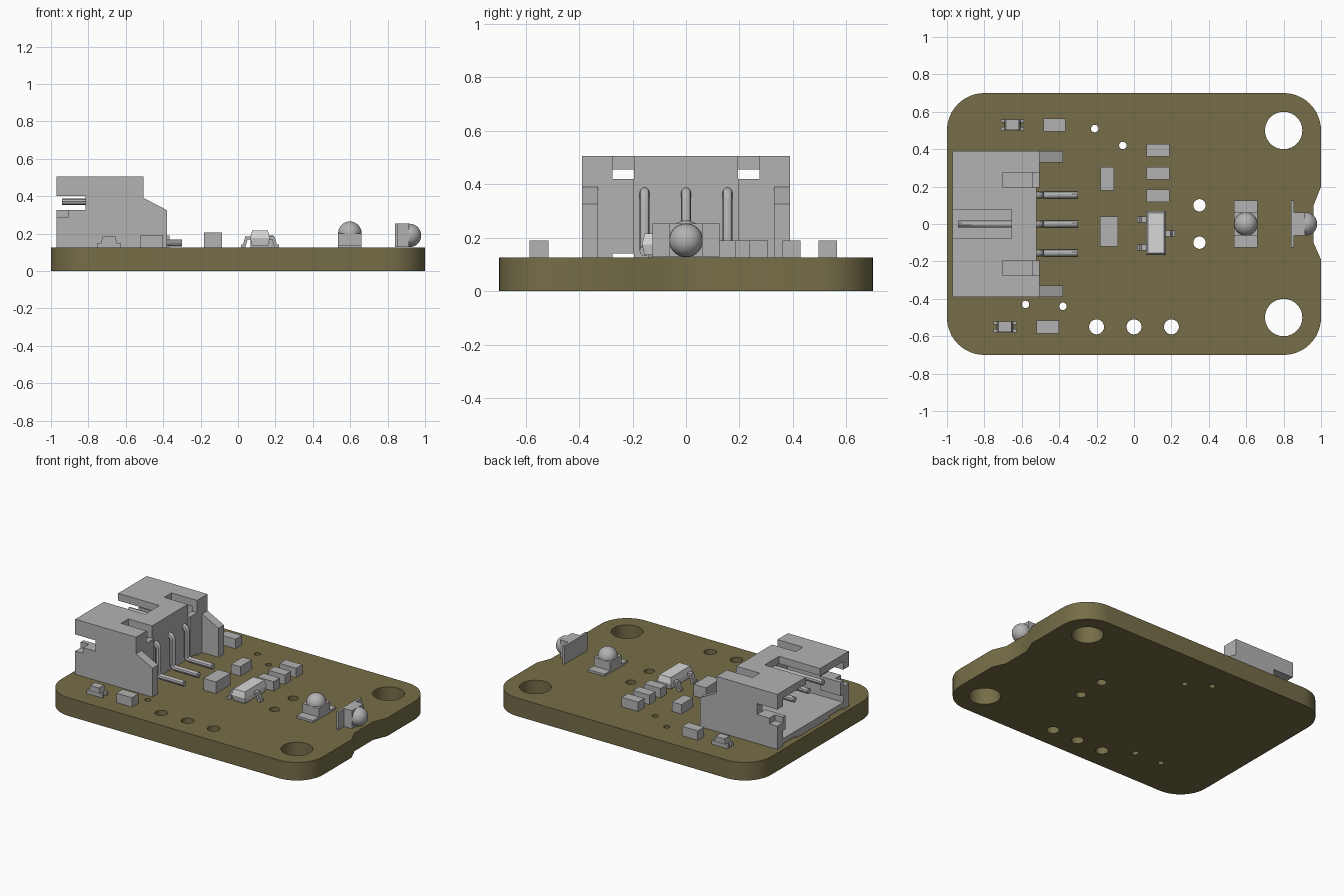
import bpy, bmesh, math
from mathutils import Vector, Matrix

if "Cube" in bpy.data.objects:
    bpy.data.objects.remove(bpy.data.objects["Cube"], do_unlink=True)


def material(name, rgb):
    m = bpy.data.materials.new(name)
    m.use_nodes = True
    m.diffuse_color = (*rgb, 1)
    m.node_tree.nodes["Principled BSDF"].inputs["Base Color"].default_value = (*rgb, 1)
    return m


OLIVE = material("olive board", (0.18, 0.155, 0.065))
GREY = material("plain grey", (0.45, 0.45, 0.45))
PALE = material("pale grey", (0.68, 0.68, 0.68))
TOP = 0.125  # upper face of the board


def finish(name, bm, mat, smooth=False):
    mesh = bpy.data.meshes.new(name)
    bmesh.ops.recalc_face_normals(bm, faces=bm.faces)
    bm.to_mesh(mesh)
    bm.free()
    mesh.materials.append(mat)
    ob = bpy.data.objects.new(name, mesh)
    bpy.context.collection.objects.link(ob)
    if smooth:
        shade(ob)
    return ob


def shade(ob):
    bpy.ops.object.select_all(action="DESELECT")
    ob.select_set(True)
    bpy.context.view_layer.objects.active = ob
    bpy.ops.object.shade_smooth_by_angle(angle=math.radians(35))


def add_box(bm, x, y, z):
    size = [b - a for a, b in (x, y, z)]
    mid = [(a + b) / 2 for a, b in (x, y, z)]
    mat = Matrix.Translation(mid) @ Matrix.Diagonal((*size, 1))
    return bmesh.ops.create_cube(bm, size=1, matrix=mat)["verts"]


def add_profile(bm, points, y0, y1):
    """Extrude an x-z outline along y."""
    face = bm.faces.new([bm.verts.new((x, y0, z)) for x, z in points])
    ext = bmesh.ops.extrude_face_region(bm, geom=[face])["geom"]
    verts = [g for g in ext if isinstance(g, bmesh.types.BMVert)]
    bmesh.ops.translate(bm, verts=verts, vec=(0, y1 - y0, 0))


def curve_mesh(name, paths, mat, flat=False, **settings):
    cu = bpy.data.curves.new(name, "CURVE")
    cu.dimensions = "2D" if flat else "3D"
    for key, value in settings.items():
        setattr(cu, key, value)
    for path in paths:
        sp = cu.splines.new("POLY")
        sp.points.add(len(path) - 1)
        for p, co in zip(sp.points, path):
            p.co = (*co, 1)
        sp.use_cyclic_u = flat
    ob = bpy.data.objects.new(name, cu)
    bpy.context.collection.objects.link(ob)
    bpy.ops.object.select_all(action="DESELECT")
    ob.select_set(True)
    bpy.context.view_layer.objects.active = ob
    bpy.ops.object.convert(target="MESH")
    ob = bpy.context.object
    ob.data.materials.clear()
    ob.data.materials.append(mat)
    shade(ob)
    return ob


def arc(cx, cy, r, start, end, n):
    return [(cx + r * math.cos(math.radians(start + (end - start) * i / n)),
             cy + r * math.sin(math.radians(start + (end - start) * i / n)), 0)
            for i in range(n + 1)]


# Circuit board with rounded corners, edge notch and drilled holes
outline = []
for cx, cy, a in ((0.8, 0.5, 0), (-0.8, 0.5, 90), (-0.8, -0.5, 180), (0.8, -0.5, 270)):
    outline += arc(cx, cy, 0.2, a, a + 90, 12)
outline += [(1, -0.19, 0), (0.96, -0.1, 0), (0.96, 0.1, 0), (1, 0.2, 0)]
holes = [(0.8, 0.5, 0.1), (0.8, -0.5, 0.1), (0.35, 0.1, 0.033), (0.35, -0.1, 0.033),
         (-0.21, 0.51, 0.02), (-0.06, 0.42, 0.02), (-0.58, -0.43, 0.02), (-0.38, -0.44, 0.02)]
holes += [(x, -0.55, 0.04) for x in (-0.2, 0, 0.2)]
board = curve_mesh("circuit_board", [outline] + [arc(x, y, r, 0, 360, 28)[:-1] for x, y, r in holes],
                   OLIVE, flat=True, fill_mode="BOTH", extrude=TOP / 2)
board.location.z = TOP / 2

# Connector housing: side walls, roof with slots, back wall and floor
bm = bmesh.new()
side = [(-0.97, 0.505), (-0.505, 0.505), (-0.505, 0.39), (-0.38, 0.325), (-0.38, TOP),
        (-0.97, TOP), (-0.97, 0.285), (-0.91, 0.285), (-0.91, 0.325), (-0.815, 0.325),
        (-0.815, 0.4), (-0.97, 0.4)]
roof = (0.455, 0.505)
for s in (-1, 1):
    def span(a, b):
        return tuple(sorted((s * a, s * b)))
    add_profile(bm, side, *span(0.33, 0.39))
    add_box(bm, (-0.97, -0.815), span(0.3, 0.33), (0.23, 0.325))
    add_box(bm, (-0.97, -0.7), span(0.078, 0.33), roof)
    add_box(bm, (-0.7, -0.52), span(0.078, 0.195), roof)
    add_box(bm, (-0.7, -0.505), span(0.275, 0.33), roof)
    add_box(bm, (-0.545, -0.505), span(0.195, 0.275), (0.14, 0.42))
    add_box(bm, (-0.545, -0.505), span(0.275, 0.33), (TOP, roof[0]))
add_box(bm, (-0.655, -0.52), (-0.078, 0.078), roof)
add_box(bm, (-0.56, -0.52), (-0.195, 0.195), (TOP, roof[0]))
add_box(bm, (-0.97, -0.545), (-0.33, 0.33), (0.14, 0.175))
add_box(bm, (-0.97, -0.545), (-0.18, 0.18), (TOP, 0.14))
finish("connector_housing", bm, GREY)

# Bent connector pins
for i, y in enumerate((-0.155, 0, 0.155)):
    bend = [(-0.94, 0.37), (-0.525, 0.37), (-0.508, 0.363), (-0.5, 0.345),
            (-0.5, 0.175), (-0.493, 0.157), (-0.475, 0.15), (-0.3, 0.15)]
    curve_mesh(f"connector_pin_{i + 1}", [[(x, y, z) for x, z in bend]], GREY,
               bevel_depth=0.019, bevel_resolution=3, use_fill_caps=True)

# Plain block components: centre x, centre y, width, depth, height
blocks = [(-0.425, 0.53, 0.12, 0.07, 0.065), (-0.46, -0.55, 0.12, 0.07, 0.065),
          (-0.143, 0.242, 0.07, 0.125, 0.065), (-0.133, -0.04, 0.095, 0.16, 0.08)]
blocks += [(0.128, y, 0.125, 0.068, 0.065) for y in (0.395, 0.272, 0.151)]
for i, (x, y, w, d, h) in enumerate(blocks):
    bm = bmesh.new()
    add_box(bm, (x - w / 2, x + w / 2), (y - d / 2, y + d / 2), (TOP, TOP + h))
    finish(f"chip_block_{i + 1}", bm, GREY)

# Small indicator lamps with split end contacts
for i, (x, y) in enumerate(((-0.65, 0.53), (-0.69, -0.55))):
    bm = bmesh.new()
    add_box(bm, (x - 0.042, x + 0.042), (y - 0.03, y + 0.03), (TOP, 0.15))
    top = add_box(bm, (x - 0.042, x + 0.042), (y - 0.028, y + 0.028), (0.15, 0.185))
    for v in top:
        if v.co.z > 0.18:
            v.co.x += 0.008 if v.co.x < x else -0.008
    for s in (-1, 1):
        for t in (-1, 1):
            add_box(bm, sorted((x + s * 0.042, x + s * 0.062)),
                    sorted((y + t * 0.012, y + t * 0.03)), (TOP, 0.15))
    finish(f"indicator_lamp_{i + 1}", bm, GREY)

# Three-leg transistor: chamfered body and gull-wing legs
bm = bmesh.new()
lower = add_box(bm, (0.065, 0.17), (-0.165, 0.07), (0.135, 0.175))
upper = add_box(bm, (0.065, 0.17), (-0.165, 0.07), (0.175, 0.215))
for v in lower + upper:
    if abs(v.co.z - 0.175) > 0.01:
        v.co.x += 0.01 if v.co.x < 0.12 else -0.01
        v.co.y += 0.01 if v.co.y < 0 else -0.01
finish("transistor_body", bm, PALE)
bm = bmesh.new()
leg = [(0.04, 0.185), (0.078, 0.185), (0.09, 0.142), (0.102, 0.142), (0.102, TOP),
       (0.078, TOP), (0.066, 0.168), (0.04, 0.168)]
for s, y in ((-1, 0.025), (-1, -0.125), (1, -0.05)):
    add_profile(bm, [(0.117 + s * x, z) for x, z in leg], y - 0.016, y + 0.016)
finish("transistor_legs", bm, GREY)


# Domed lamps: one upright, one turned to face the notch
def domed_lamp(name, matrix):
    bm = bmesh.new()
    add_box(bm, (-0.0625, 0.0625), (-0.125, 0.125), (0, 0.015))
    add_box(bm, (-0.0625, 0.0625), (-0.0625, 0.0625), (0.015, 0.075))
    bmesh.ops.create_uvsphere(bm, u_segments=32, v_segments=16, radius=0.0625,
                              matrix=Matrix.Translation((0, 0, 0.077)))
    bm.transform(matrix)
    finish(name, bm, GREY, smooth=True)


domed_lamp("upright_lamp", Matrix.Translation((0.598, 0, TOP)))
domed_lamp("edge_lamp", Matrix.Translation((0.84, 0, 0.19)) @ Matrix.Rotation(math.pi / 2, 4, "Y"))
